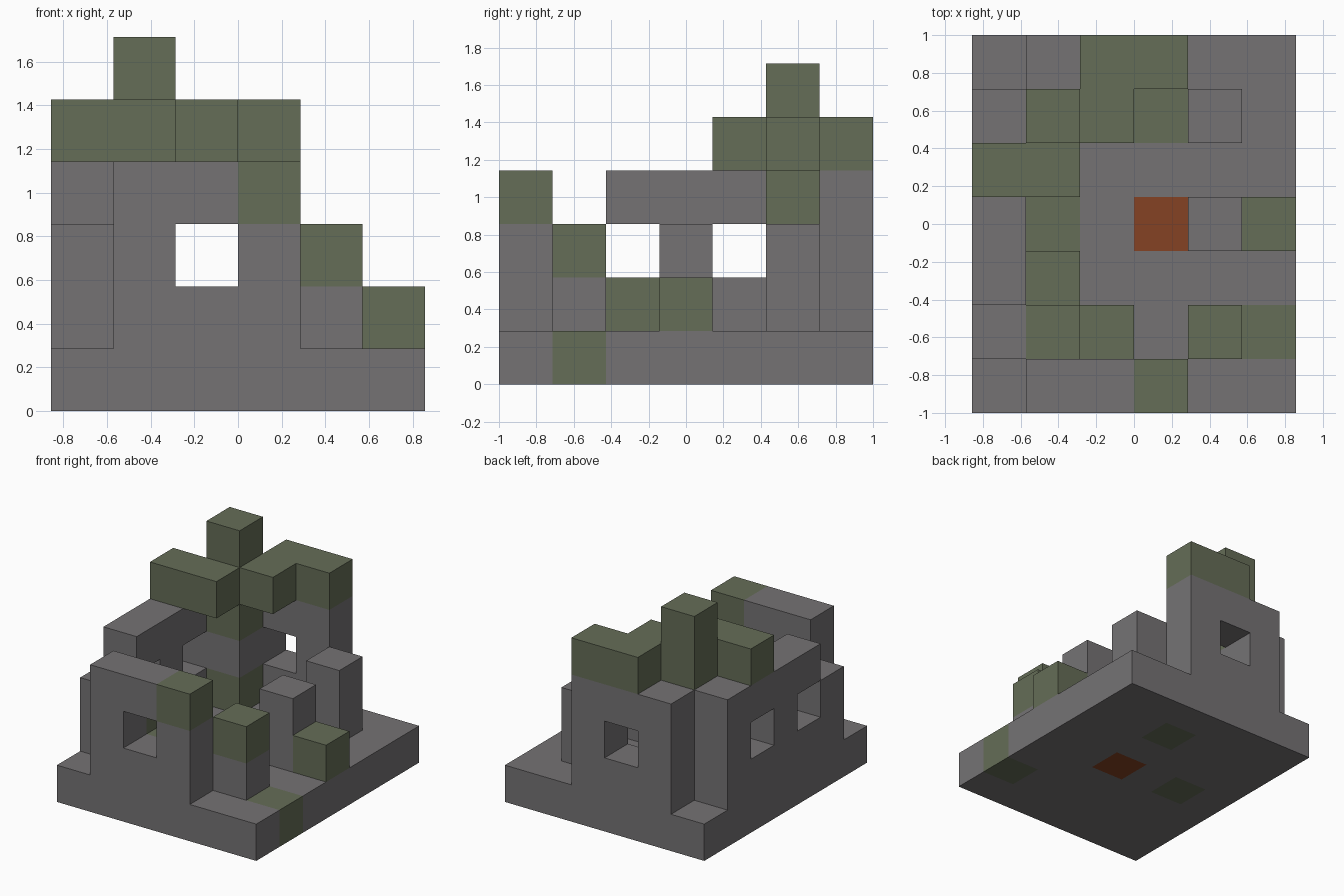
import bpy
import bmesh
from itertools import product
from mathutils import Vector

if "Cube" in bpy.data.objects:
    bpy.data.objects.remove(bpy.data.objects["Cube"], do_unlink=True)

UNIT = 2 / 7                      # edge of one block
CENTRE = Vector((3, 3.5, 0))      # grid point placed at the origin
STONE, MOSS, EMBER = range(3)


def make_material(name, rgb):
    mat = bpy.data.materials.new(name)
    mat.use_nodes = True
    colour = (*rgb, 1)
    mat.diffuse_color = colour
    mat.node_tree.nodes["Principled BSDF"].inputs["Base Color"].default_value = colour
    return mat


materials = [make_material("grey stone", (0.178, 0.171, 0.175)),
             make_material("moss green", (0.130, 0.153, 0.095)),
             make_material("ember orange", (0.235, 0.054, 0.017))]


def box(x, y, z):
    """Cells of a block; each argument is a cell number or an inclusive (low, high) pair."""
    spans = [a if isinstance(a, tuple) else (a, a) for a in (x, y, z)]
    return set(product(*(range(lo, hi + 1) for lo, hi in spans)))


# Each part: its cells, then the cells that are not stone
parts = {
    "floor_slab": (box((0, 5), (0, 6), 0),
                   {(5, 1, 0): MOSS, (3, 5, 0): MOSS, (1, 3, 0): MOSS, (3, 3, 0): EMBER}),
    # Outer walls with their window openings left out
    "front_wall": (box((1, 3), 0, (1, 3)) - box(2, 0, 2), {(3, 0, 3): MOSS}),
    "left_wall": ((box(0, (2, 5), (1, 3)) | box(0, 1, (1, 2)))
                  - box(0, 2, 2) - box(0, 4, 2), {}),
    "back_wall": (box((1, 3), 6, (1, 3)) - box(2, 6, 2), {}),
    # Inner trunk and leafy top
    "trunk": (box(1, 5, (1, 3)), {(1, 5, 1): MOSS, (1, 5, 3): MOSS}),
    "canopy": (box((0, 1), 4, 4) | box((1, 2), 5, 4) | box((2, 3), 6, 4) | box(1, 5, 5), MOSS),
    # Rubble inside the walls and broken pillars on the open side
    "corner_rubble": (box(1, 1, (1, 2)), {(1, 1, 2): MOSS}),
    "low_rubble": (box(2, 1, 1) | box(1, 2, 1), MOSS),
    "front_pillar": (box(4, 1, (1, 2)), {(4, 1, 2): MOSS}),
    "middle_pillar": (box(4, 3, (1, 2)), {}),
    "back_pillar": (box(4, 5, (1, 2)), {}),
    "mossy_block": (box(5, 3, 1), MOSS),
}
solid = set().union(*(cells for cells, _ in parts.values()))


def build_part(name, cells, paint):
    """Make the exposed faces of a part as one flat-shaded mesh."""
    bm = bmesh.new()
    for cell in sorted(cells):
        colour = paint.get(cell, STONE) if isinstance(paint, dict) else paint
        middle = Vector(cell) + Vector((0.5, 0.5, 0.5))
        for axis, sign in product(range(3), (-1, 1)):
            normal = Vector((0, 0, 0))
            normal[axis] = sign
            if tuple(int(c + n) for c, n in zip(cell, normal)) in solid:
                continue
            u, v = Vector((0, 0, 0)), Vector((0, 0, 0))
            u[(axis + 1) % 3] = 0.5
            v[(axis + 2) % 3] = 0.5 * sign
            face_mid = middle + normal * 0.5
            corners = (face_mid - u - v, face_mid + u - v, face_mid + u + v, face_mid - u + v)
            face = bm.faces.new([bm.verts.new((c - CENTRE) * UNIT) for c in corners])
            face.material_index = colour
    bmesh.ops.remove_doubles(bm, verts=bm.verts, dist=0.001)
    mesh = bpy.data.meshes.new(name)
    bm.to_mesh(mesh)
    bm.free()
    for mat in materials:
        mesh.materials.append(mat)
    bpy.context.collection.objects.link(bpy.data.objects.new(name, mesh))


for part_name, (part_cells, part_paint) in parts.items():
    build_part(part_name, part_cells, part_paint)
